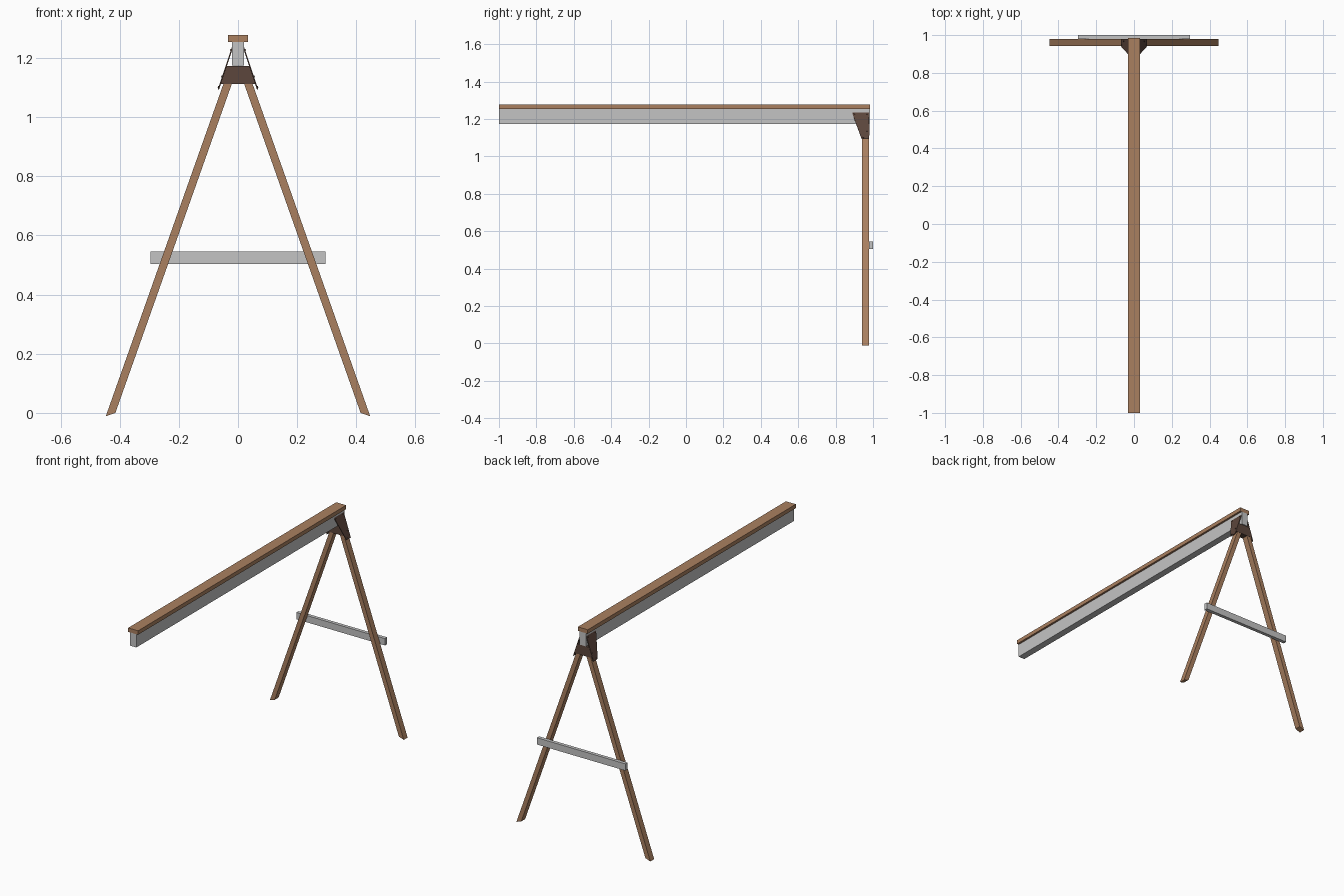
import bpy, bmesh, math
from mathutils import Vector

if "Cube" in bpy.data.objects:
    bpy.data.objects.remove(bpy.data.objects["Cube"])


def material(name, rgb):
    m = bpy.data.materials.new(name)
    m.diffuse_color = (*rgb, 1)
    m.use_nodes = True
    m.node_tree.nodes["Principled BSDF"].inputs["Base Color"].default_value = m.diffuse_color
    return m


wood = material("warm wood", (0.402, 0.216, 0.117))
grey = material("light grey", (0.552, 0.552, 0.552))
dark = material("dark brown metal", (0.107, 0.061, 0.045))


def finish(name, bm, mat):
    bmesh.ops.recalc_face_normals(bm, faces=bm.faces)
    me = bpy.data.meshes.new(name)
    bm.to_mesh(me)
    bm.free()
    me.materials.append(mat)
    ob = bpy.data.objects.new(name, me)
    bpy.context.collection.objects.link(ob)
    return ob


def prism(name, points, offset, mat):
    """Extrude a flat polygon of 3D points along an offset vector."""
    bm = bmesh.new()
    face = bm.faces.new([bm.verts.new(p) for p in points])
    ext = bmesh.ops.extrude_face_region(bm, geom=[face])
    moved = [v for v in ext["geom"] if isinstance(v, bmesh.types.BMVert)]
    bmesh.ops.translate(bm, verts=moved, vec=offset)
    return finish(name, bm, mat)


def profile_xz(name, pts, y0, y1, mat):
    return prism(name, [(x, y0, z) for x, z in pts], (0, y1 - y0, 0), mat)


def box(name, x, z0, z1, y0, y1, mat):
    return profile_xz(name, [(-x, z0), (x, z0), (x, z1), (-x, z1)], y0, y1, mat)


# Top beam, its wooden cap and the cross brace
box("beam", 0.021, 1.174, 1.254, -1, 0.984, grey)
box("beam_cap", 0.033, 1.254, 1.278, -1, 0.984, wood)
box("cross_brace", 0.296, 0.504, 0.545, 0.979, 1.0, grey)

# Bracket block that joins the legs under the beam
profile_xz("bracket_block", [(-0.060, 1.112), (0.060, 1.112), (0.040, 1.172), (-0.040, 1.172)],
           0.94, 0.98, dark)

slope = 0.354
up = Vector((-slope, 1)).normalized()
across = Vector((up.y, -up.x))


def flange_point(s, y, z):
    """Point on the outer face of the slanted side plate."""
    t = (z - 1.094) / (1.235 - 1.094)
    return Vector((s * (0.068 - 0.047 * t), y, z))


for s, side in ((1, "right"), (-1, "left")):
    # Leg, cut square at both ends
    inner = Vector((0.4145, 0.0))
    outer = inner + Vector((across.x, -across.y)) * 0.0345
    run = up * 1.22
    pts = [inner, outer, outer + run, inner + run]
    profile_xz(side + "_leg", [(s * p.x, p.y) for p in pts], 0.942, 0.979, wood)

    # Slanted bracket side plate
    normal = Vector((s * 0.141, 0, 0.047)).normalized()
    corners = [(0.939, 1.094), (0.979, 1.094), (0.979, 1.235), (0.890, 1.235), (0.892, 1.222)]
    prism(side + "_bracket_plate", [flange_point(s, y, z) for y, z in corners],
          normal * -0.004, dark)

    # Screw heads
    bm = bmesh.new()
    for y, z in ((0.900, 1.227), (0.968, 1.227), (0.968, 1.137), (0.948, 1.102)):
        m = normal.to_track_quat('Z', 'Y').to_matrix().to_4x4()
        m.translation = flange_point(s, y, z) + normal * 0.001
        bmesh.ops.create_cone(bm, cap_ends=True, segments=8, radius1=0.004,
                              radius2=0.003, depth=0.004, matrix=m)
    finish(side + "_screws", bm, dark)
